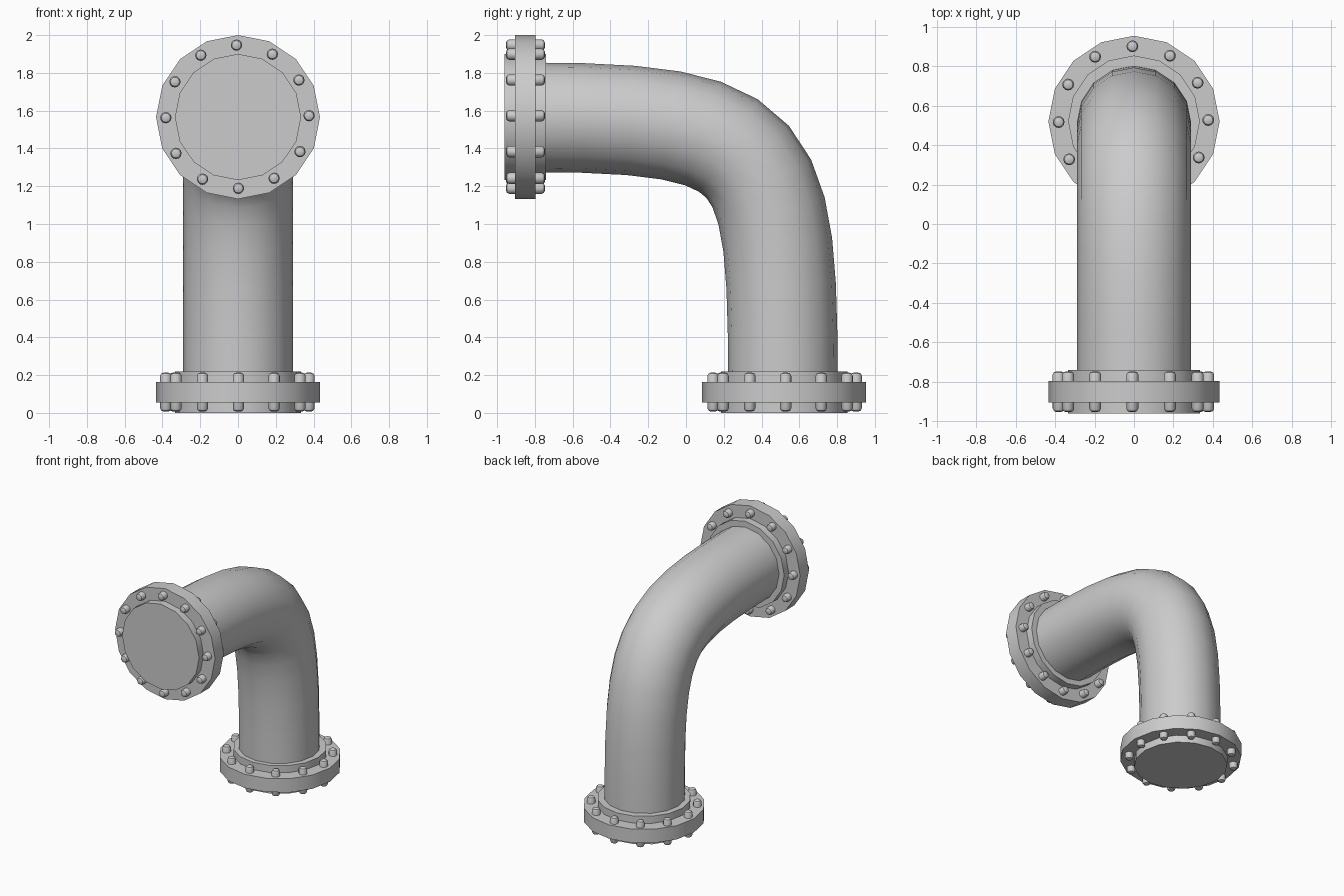
import bpy, bmesh
from math import sin, cos, pi, radians
from mathutils import Vector, Matrix

if "Cube" in bpy.data.objects:
    bpy.data.objects.remove(bpy.data.objects["Cube"])

SIDES = 16
PIPE_R = 0.29


def skin(bm, rings):
    """Join consecutive rings of points with quads and cap both ends."""
    vs = [[bm.verts.new(p) for p in ring] for ring in rings]
    n = len(vs[0])
    for a, b in zip(vs, vs[1:]):
        for i in range(n):
            j = (i + 1) % n
            bm.faces.new((a[i], a[j], b[j], b[i]))
    bm.faces.new(vs[0][::-1])
    bm.faces.new(vs[-1])


def lathe(bm, profile, n, matrix):
    """Revolve (radius, height) pairs around the local z axis."""
    skin(bm, [[matrix @ Vector((r * cos(2 * pi * i / n), r * sin(2 * pi * i / n), h))
               for i in range(n)] for r, h in profile])


def finish(bm, name):
    bmesh.ops.recalc_face_normals(bm, faces=bm.faces)
    me = bpy.data.meshes.new(name)
    bm.to_mesh(me)
    bm.free()
    for p in me.polygons:
        p.use_smooth = True
    me.set_sharp_from_angle(angle=radians(30))
    ob = bpy.data.objects.new(name, me)
    bpy.context.collection.objects.link(ob)


# Bent pipe: round section swept along a bezier elbow in the y-z plane
p0, p1, p2, p3 = [Vector((0, y, z)) for y, z in
                  ((-0.85, 1.565), (0.47, 1.565), (0.513, 1.42), (0.513, 0.11))]
rings = []
for k in range(13):
    t = k / 12
    u = 1 - t
    c = p0 * u**3 + p1 * 3 * u * u * t + p2 * 3 * u * t * t + p3 * t**3
    d = ((p1 - p0) * u * u + (p2 - p1) * 2 * u * t + (p3 - p2) * t * t).normalized()
    side = Vector((1, 0, 0))
    out = side.cross(d)
    rings.append([c + PIPE_R * (side * cos(2 * pi * i / SIDES) + out * sin(2 * pi * i / SIDES))
                  for i in range(SIDES)])
bm = bmesh.new()
skin(bm, rings)
finish(bm, "elbow_pipe")

# Flanges: hub, wide disc and a circle of bolts through it
HUB = [(0.334, -0.11), (0.334, 0.11)]
DISC = [(0.434, -0.054), (0.434, 0.054)]
BOLT = [(0.012, -0.103), (0.024, -0.098), (0.03, -0.086),
        (0.03, 0.086), (0.024, 0.098), (0.012, 0.103)]
places = {
    "bottom": Matrix.Translation((0, 0.52, 0.11)),
    "front": Matrix.Translation((0, -0.85, 1.566)) @ Matrix.Rotation(radians(90), 4, 'X'),
}
for label, m in places.items():
    for part, profile in (("hub", HUB), ("flange", DISC)):
        bm = bmesh.new()
        lathe(bm, profile, SIDES, m)
        finish(bm, f"{label}_{part}")
    bm = bmesh.new()
    for i in range(12):
        turn = Matrix.Rotation(radians(30 * i + 0.8), 4, 'Z')
        lathe(bm, BOLT, 12, m @ Matrix.Translation((-0.003, 0.002, 0)) @ turn @ Matrix.Translation((0.379, 0, 0)))
    finish(bm, f"{label}_bolts")
